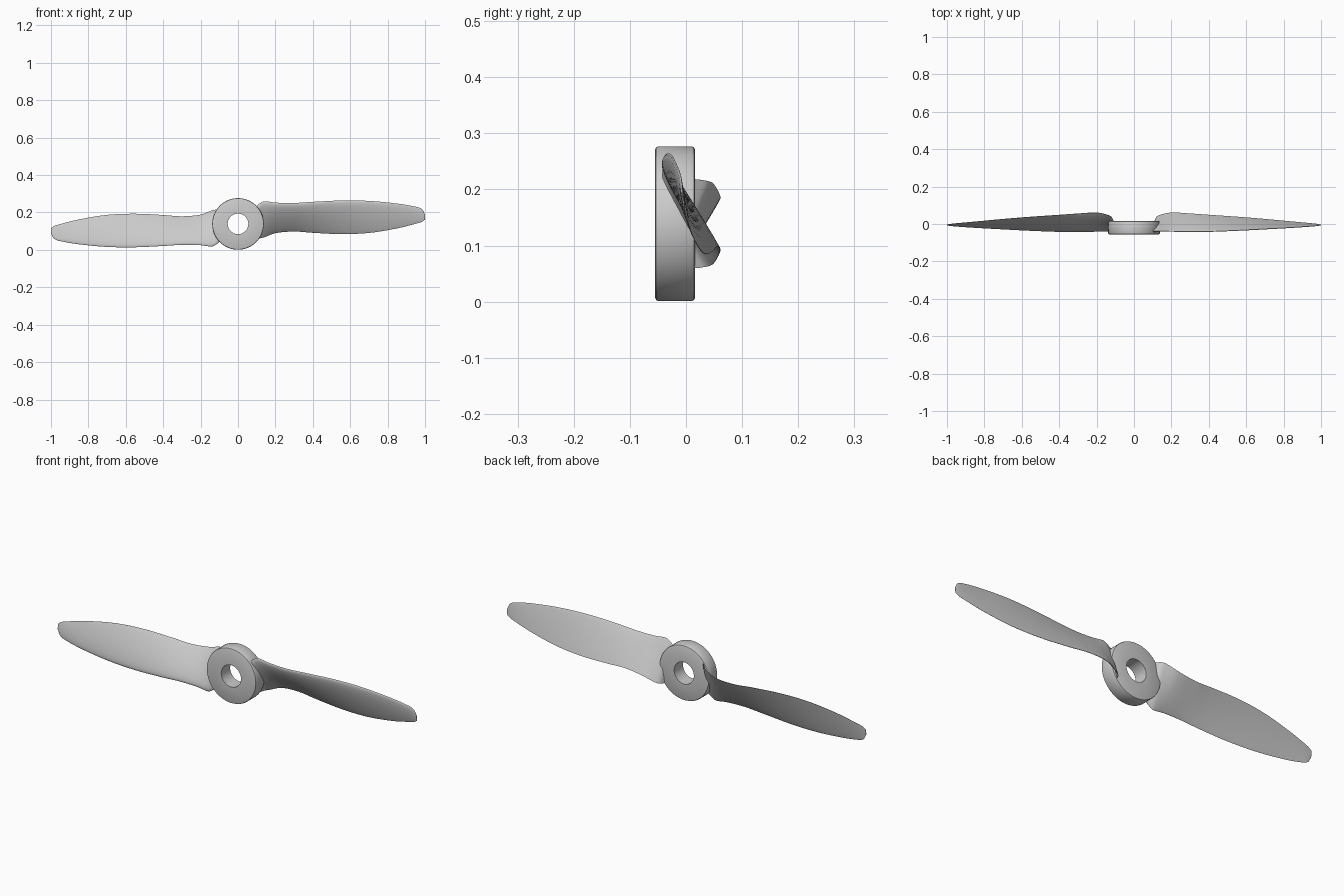
import bpy, bmesh, math
from mathutils import Matrix

if "Cube" in bpy.data.objects:
    bpy.data.objects.remove(bpy.data.objects["Cube"])

CZ = 0.139  # height of the hub axis


def make_object(name, bm, angle):
    bmesh.ops.recalc_face_normals(bm, faces=bm.faces)
    me = bpy.data.meshes.new(name)
    bm.to_mesh(me)
    bm.free()
    ob = bpy.data.objects.new(name, me)
    bpy.context.collection.objects.link(ob)
    bpy.ops.object.select_all(action='DESELECT')
    ob.select_set(True)
    bpy.context.view_layer.objects.active = ob
    bpy.ops.object.shade_smooth_by_angle(angle=math.radians(angle))
    return ob


def skin(bm, rings, closed):
    pairs = list(zip(rings, rings[1:]))
    if closed:
        pairs.append((rings[-1], rings[0]))
    for a, b in pairs:
        for i in range(len(a)):
            j = (i + 1) % len(a)
            bm.faces.new((a[i], a[j], b[j], b[i]))


# Hub: bevelled ring lathed about the y axis
def build_hub():
    ri, ro, y0, y1, b = 0.055, 0.138, -0.055, 0.016, 0.006
    profile = [(ri, y0), (ro - b, y0), (ro - b * 0.3, y0 + b * 0.3), (ro, y0 + b),
               (ro, y1 - b), (ro - b * 0.3, y1 - b * 0.3), (ro - b, y1), (ri, y1)]
    bm = bmesh.new()
    n = 64
    rings = [[bm.verts.new((r * math.cos(2 * math.pi * i / n), y,
                            CZ + r * math.sin(2 * math.pi * i / n)))
              for i in range(n)] for r, y in profile]
    skin(bm, rings, True)
    return make_object("hub", bm, 25)


# Blade stations: x, leading edge y z, trailing edge y z, thickness
STATIONS = [
    (0.085, -0.034, 0.222, 0.004, 0.068, 0.022),
    (0.105, -0.037, 0.240, 0.012, 0.060, 0.026),
    (0.120, -0.038, 0.251, 0.038, 0.063, 0.027),
    (0.140, -0.038, 0.260, 0.049, 0.068, 0.027),
    (0.200, -0.039, 0.253, 0.061, 0.090, 0.026),
    (0.300, -0.041, 0.251, 0.056, 0.099, 0.025),
    (0.400, -0.040, 0.257, 0.049, 0.092, 0.024),
    (0.550, -0.034, 0.264, 0.039, 0.085, 0.022),
    (0.700, -0.026, 0.262, 0.027, 0.091, 0.019),
    (0.850, -0.018, 0.248, 0.013, 0.115, 0.014),
    (0.950, -0.011, 0.231, 0.004, 0.140, 0.010),
    (0.985, -0.008, 0.217, 0.000, 0.151, 0.007),
    (1.000, -0.006, 0.190, -0.002, 0.162, 0.003),
]


def slope(i, k):
    a, b = STATIONS[max(i - 1, 0)], STATIONS[min(i + 1, len(STATIONS) - 1)]
    return (b[k] - a[k]) / (b[0] - a[0])


def blend(i, u):
    # cubic interpolation between neighbouring stations
    p, q = STATIONS[i], STATIONS[i + 1]
    h = q[0] - p[0]
    out = [p[0] + h * u]
    for k in range(1, 6):
        out.append((2 * u**3 - 3 * u**2 + 1) * p[k] + (3 * u**2 - 2 * u**3) * q[k]
                   + h * ((u**3 - 2 * u**2 + u) * slope(i, k) + (u**3 - u**2) * slope(i + 1, k)))
    return out


def airfoil(x, ly, lz, ty, tz, t):
    dy, dz = ty - ly, tz - lz
    c = math.hypot(dy, dz)
    ny, nz = dz / c, -dy / c
    n = 14
    s = [0.5 - 0.5 * math.cos(math.pi * i / n) for i in range(n + 1)]

    def point(u, k):
        f = 1.65 * math.sqrt(u) * (1 - u) ** 0.85 + 0.06 * u
        return (x, ly + dy * u + ny * t * k * f, lz + dz * u + nz * t * k * f)
    return [point(u, 0.85) for u in s] + [point(u, -0.2) for u in reversed(s[1:])]


def build_blade(name, turn):
    bm = bmesh.new()
    steps = 5
    sections = [blend(i, j / steps) for i in range(len(STATIONS) - 1) for j in range(steps)]
    sections.append(STATIONS[-1])
    rings = [[bm.verts.new(p) for p in airfoil(*s)] for s in sections]
    skin(bm, rings, False)
    bm.faces.new(rings[0])
    bm.faces.new(rings[-1])
    axis = Matrix.Translation((0, 0, CZ))
    bm.transform(axis @ Matrix.Rotation(turn, 4, 'Y') @ axis.inverted())
    return make_object(name, bm, 40)


build_hub()
build_blade("right_blade", 0)
build_blade("left_blade", math.pi)
